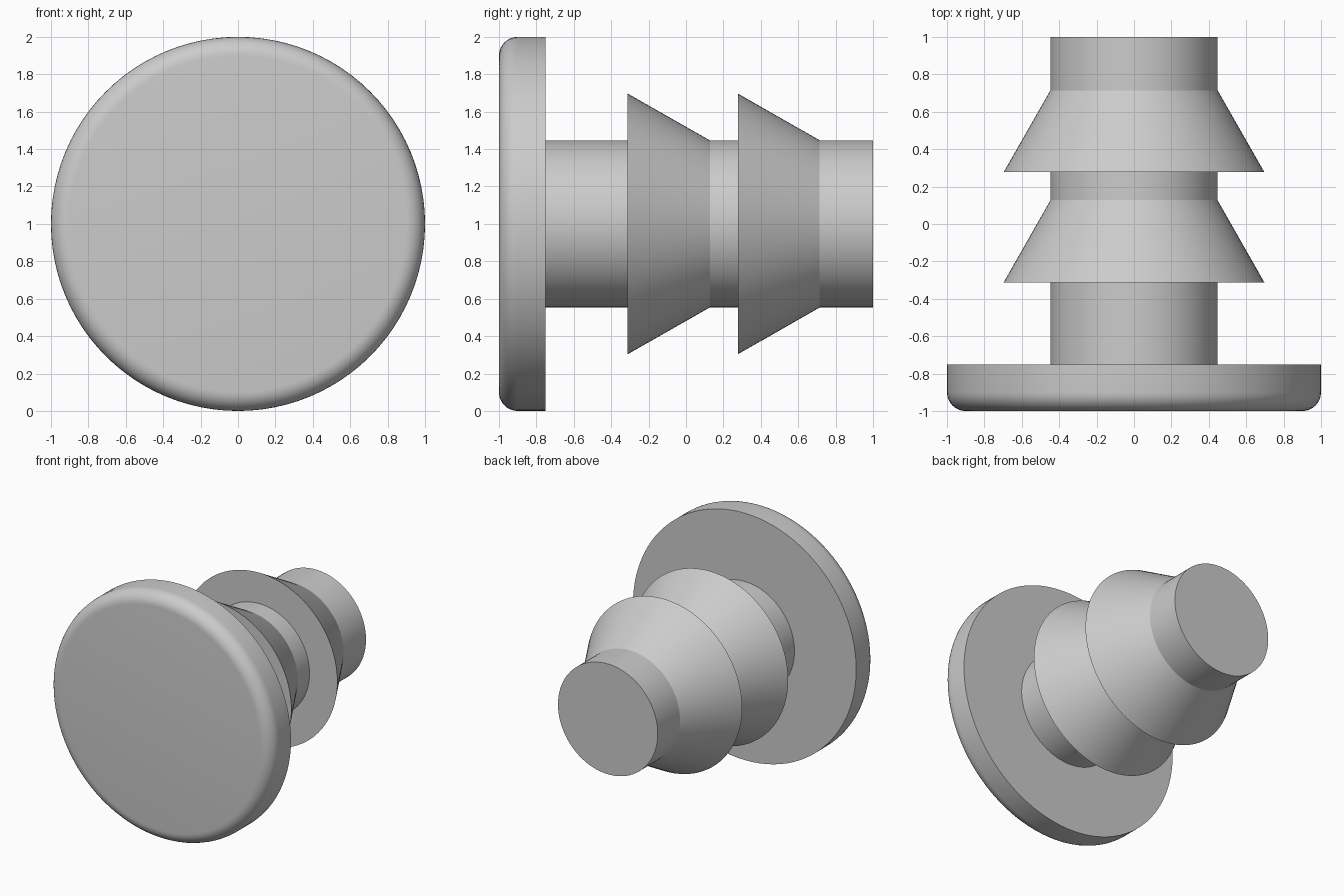
import bpy, bmesh, math

if "Cube" in bpy.data.objects:
    bpy.data.objects.remove(bpy.data.objects["Cube"])

SEGMENTS = 96
AXIS_Z = 1.0


def lathe(name, profile):
    """Revolve (radius, y) points about the y axis and cap both ends."""
    bm = bmesh.new()
    rings = []
    for r, y in profile:
        rings.append([bm.verts.new((r * math.cos(a), y, r * math.sin(a)))
                      for a in (2 * math.pi * i / SEGMENTS for i in range(SEGMENTS))])
    for a, b in zip(rings, rings[1:]):
        for i in range(SEGMENTS):
            j = (i + 1) % SEGMENTS
            bm.faces.new((a[i], a[j], b[j], b[i]))
    bm.faces.new(rings[0])
    bm.faces.new(rings[-1])
    bmesh.ops.recalc_face_normals(bm, faces=bm.faces)
    mesh = bpy.data.meshes.new(name)
    bm.to_mesh(mesh)
    bm.free()
    obj = bpy.data.objects.new(name, mesh)
    obj.location.z = AXIS_Z
    bpy.context.collection.objects.link(obj)
    bpy.context.view_layer.objects.active = obj
    obj.select_set(True)
    bpy.ops.object.shade_smooth_by_angle(angle=math.radians(25))
    obj.select_set(False)
    return obj


SHAFT_R, BARB_R, HEAD_R, FILLET = 0.447, 0.697, 1.0, 0.1

# Round head with a filleted front rim
profile = []
for k in range(9):
    t = math.pi / 2 * k / 8
    profile.append((HEAD_R - FILLET + FILLET * math.sin(t),
                    -1 + FILLET - FILLET * math.cos(t)))
profile += [(HEAD_R, -0.75), (SHAFT_R, -0.75)]

# Two conical barbs along the shaft
for start, end in ((-0.312, 0.127), (0.277, 0.715)):
    profile += [(SHAFT_R, start), (BARB_R, start), (SHAFT_R, end)]

# Shaft tip
profile.append((SHAFT_R, 1.0))

lathe("barbed_push_plug", profile)
